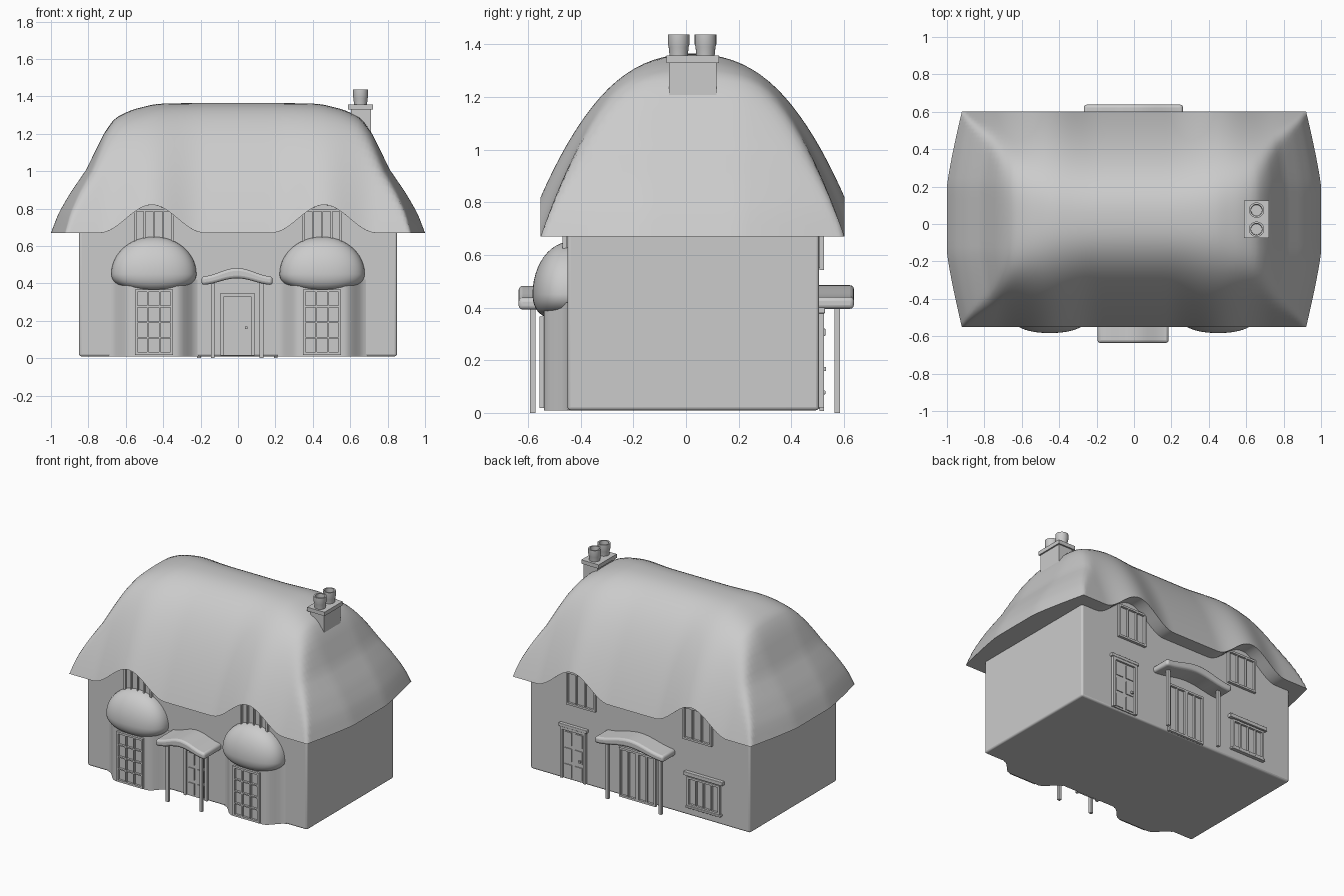
import bpy, bmesh, math
from math import sin, cos, pi

if "Cube" in bpy.data.objects:
    bpy.data.objects.remove(bpy.data.objects["Cube"])


def finish(name, bm, smooth=None, bevel=0):
    bmesh.ops.remove_doubles(bm, verts=bm.verts, dist=1e-5)
    bmesh.ops.recalc_face_normals(bm, faces=bm.faces)
    me = bpy.data.meshes.new(name)
    bm.to_mesh(me)
    bm.free()
    ob = bpy.data.objects.new(name, me)
    bpy.context.collection.objects.link(ob)
    if bevel:
        m = ob.modifiers.new("bevel", 'BEVEL')
        m.width, m.segments = bevel, 3
        m.limit_method, m.angle_limit = 'ANGLE', 0.8
    if smooth:
        bpy.context.view_layer.objects.active = ob
        ob.select_set(True)
        bpy.ops.object.shade_smooth_by_angle(angle=math.radians(smooth))
        ob.select_set(False)
    return ob


def add_box(bm, x0, x1, y0, y1, z0, z1):
    vs = bmesh.ops.create_cube(bm, size=1)['verts']
    for v in vs:
        v.co = ((x0 + x1) / 2 + v.co.x * (x1 - x0),
                (y0 + y1) / 2 + v.co.y * (y1 - y0),
                (z0 + z1) / 2 + v.co.z * (z1 - z0))


def box(name, *dims, bevel=0):
    bm = bmesh.new()
    add_box(bm, *dims)
    return finish(name, bm, 40 if bevel else None, bevel)


def prism(name, pts, offset, smooth=40, bevel=0):
    bm = bmesh.new()
    f = bm.faces.new([bm.verts.new(p) for p in pts])
    ex = bmesh.ops.extrude_face_region(bm, geom=[f])['geom']
    bmesh.ops.translate(bm, vec=offset, verts=[g for g in ex if isinstance(g, bmesh.types.BMVert)])
    return finish(name, bm, smooth, bevel)


def add_grid(bm, fn, nu, nv):
    g = [[bm.verts.new(fn(i / nu, j / nv)) for j in range(nv + 1)] for i in range(nu + 1)]
    for i in range(nu):
        for j in range(nv):
            bm.faces.new((g[i][j], g[i + 1][j], g[i + 1][j + 1], g[i][j + 1]))


def lerp_table(tab, x):
    for (a, fa), (b, fb) in zip(tab, tab[1:]):
        if x <= b:
            return fa + (fb - fa) * (x - a) / (b - a)
    return tab[-1][1]


# Thatched roof: hipped height field with eaves lifted over the upper windows
HIP = [(0, 1.8), (.4, 1.3), (.5, 1.08), (.66, .9), (.72, .76), (.81, .49), (.9, .3), (.96, .15), (1, 0.0)]


def eave(x):
    d = abs(abs(x) - .46)
    return .67 + (.075 * (1 + cos(pi * d / .28)) if d < .28 else 0)


def roof_point(u, v, top):
    s, t = sin((u - .5) * pi) * .35 + (2 * u - 1) * .65, sin((v - .5) * pi)
    a = abs(t)
    x = s * (1 - .08 * max(0, (a - .3) / .7) ** 1.2)
    e = eave(x)
    g, b = 1 - a ** 2.4, lerp_table(HIP, abs(s))
    r = 0 if min(g, b) < 1e-6 else (g ** -10 + b ** -10) ** -.1
    return (x, .025 + .577 * t, e + (1.365 - e) * r * top)


bm = bmesh.new()
add_grid(bm, lambda u, v: roof_point(u, v, 1), 80, 48)
add_grid(bm, lambda u, v: roof_point(u, v, 0), 80, 48)
finish("thatched_roof", bm, 50)

# Walls
box("walls", -.85, .85, -.45, .505, .01, .83, bevel=.012)

# Chimney with two pots
box("chimney_stack", .605, .712, -.065, .115, 1.0, 1.335)
box("chimney_cap", .588, .722, -.075, .125, 1.33, 1.357)
POT = [(0, 1.35), (.034, 1.35), (.038, 1.39), (.041, 1.40), (.041, 1.437), (.031, 1.437), (.029, 1.37), (0, 1.37)]
for i, y in enumerate((-.028, .074)):
    bm = bmesh.new()

    def pot(u, v, y=y):
        r, z = POT[round(v * (len(POT) - 1))]
        return (.655 + r * cos(2 * pi * u), y + r * sin(2 * pi * u), z)
    add_grid(bm, pot, 24, len(POT) - 1)
    finish(f"chimney_pot_{i}", bm, 35)


# Windows: backing pane plus frame and glazing bars; d is the outward y direction
def window(name, cx, y, w, z0, z1, cols, rows, d, bar=.014):
    bm = bmesh.new()
    y0, y1 = sorted((y - d * .01, y + d * .003))
    add_box(bm, cx - w / 2, cx + w / 2, y0, y1, z0, z1)
    y0, y1 = sorted((y, y + d * .018))
    for i in range(cols + 1):
        x = cx - w / 2 + w * i / cols
        h = bar if i in (0, cols) else bar * .6
        add_box(bm, x - h / 2, x + h / 2, y0, y1, z0, z1)
    for j in range(rows + 1):
        z = z0 + (z1 - z0) * j / rows
        h = bar if j in (0, rows) else bar * .6
        add_box(bm, cx - w / 2 - bar / 2, cx + w / 2 + bar / 2, y0, y1, z - h / 2, z + h / 2)
    return finish(name, bm)


# Doors: leaf, frame, raised panels and knob
def door(name, x0, x1, y, z0, z1, d, knob):
    bm = bmesh.new()

    def slab(a, b, depth, c, e):
        add_box(bm, a, b, *sorted((y - d * .01, y + d * depth)), c, e)
    slab(x0, x1, .005, z0, z1)
    slab(x0 - .018, x0, .018, z0, z1)
    slab(x1, x1 + .018, .018, z0, z1)
    slab(x0 - .018, x1 + .018, .018, z1, z1 + .018)
    w, h = (x1 - x0) / 2, (z1 - z0) / 3
    for i in range(2):
        for j in range(3):
            a, c = x0 + i * w, z0 + j * h
            slab(a + .012, a + w - .012, .011, c + .012, c + h - .012)
    slab(knob - .007, knob + .007, .025, z0 + .14, z0 + .155)
    finish(name, bm)


def spow(v, p):
    return math.copysign(abs(v) ** p, v)


for side, sx in (("left", -1), ("right", 1)):
    cx = .45 * sx
    # Bay under the thatched hood, curving out of the wall
    pts = []
    for k in range(25):
        q = -1 + k / 12
        f = min(1, (1 - abs(q)) / .5)
        pts.append((cx + .24 * q, -.448 - .092 * f * f * (3 - 2 * f), .01))
    pts.append((cx + .24, -.40, .01))
    pts.append((cx - .24, -.40, .01))
    prism(f"bay_{side}", pts, (0, 0, .41))
    window(f"bay_window_{side}", cx, -.538, .19, .025, .36, 3, 4, -1)

    # Mushroom-shaped thatched hood
    def hood(u, v, cx=cx):
        ph, th = (v - .5) * pi, u * pi
        low = ph < 0
        c = abs(cos(ph)) ** (.45 if low else 1)
        z = .45 + sin(ph) * (.085 if low else .2)
        if low:
            z += .015 * (cos(th) ** 2 - .5) * sin(-ph)
        return (cx + .228 * c * spow(cos(th), .9), -.44 - .143 * c * abs(sin(th)) ** .75, z)
    bm = bmesh.new()
    add_grid(bm, hood, 32, 24)
    finish(f"bay_hood_{side}", bm, 60)

    # Upper windows beneath the lifted eaves
    window(f"upper_window_front_{side}", cx, -.452, .2, .6, .79, 4, 1, -1)
    window(f"upper_window_back_{side}", cx + .0, .507, .21, .55, .77, 3, 1, 1)


# Porch canopies: wavy arched slab carried on two posts
def porch(name, cx, half, y_wall, y_out, post_y, post_x, z):
    def arch(q, lift):
        return .5 * (1 + cos(pi * q)) * lift
    n = 20
    qs = [-1 + 2 * k / n for k in range(n + 1)]
    top = [(cx + half * q, y_wall, z + .045 + arch(q, .045)) for q in qs]
    low = [(cx + half * q, y_wall, z + arch(q, .035)) for q in reversed(qs)]
    prism(f"{name}_canopy", top + low, (0, y_out - y_wall, 0), 40, .015)
    for s, side in ((-1, "left"), (1, "right")):
        px = cx + s * post_x
        box(f"{name}_post_{side}", px - .01, px + .01, post_y - .01, post_y + .01, 0, z + .03)


porch("front_porch", -.005, .19, -.42, -.636, -.582, .13, .392)
porch("back_porch", -.003, .265, .48, .638, .575, .205, .395)

# Ground floor openings
door("front_door", -.075, .07, -.452, .015, .33, -1, .045)
door("back_door", .43, .59, .507, .02, .36, 1, .455)
for s, side in ((-1, "left"), (1, "right")):
    window(f"garden_door_{side}", .01 + s * .07, .507, .13, .015, .345, 2, 1, 1)
window("back_window", -.5, .507, .24, .09, .28, 4, 1, 1)

# Lintels and sill on the back
box("back_door_lintel", .4, .62, .5, .528, .378, .4, bevel=.004)
box("back_window_lintel", -.65, -.35, .5, .53, .293, .32, bevel=.004)
box("back_window_sill", -.635, -.365, .5, .53, .07, .085, bevel=.004)
